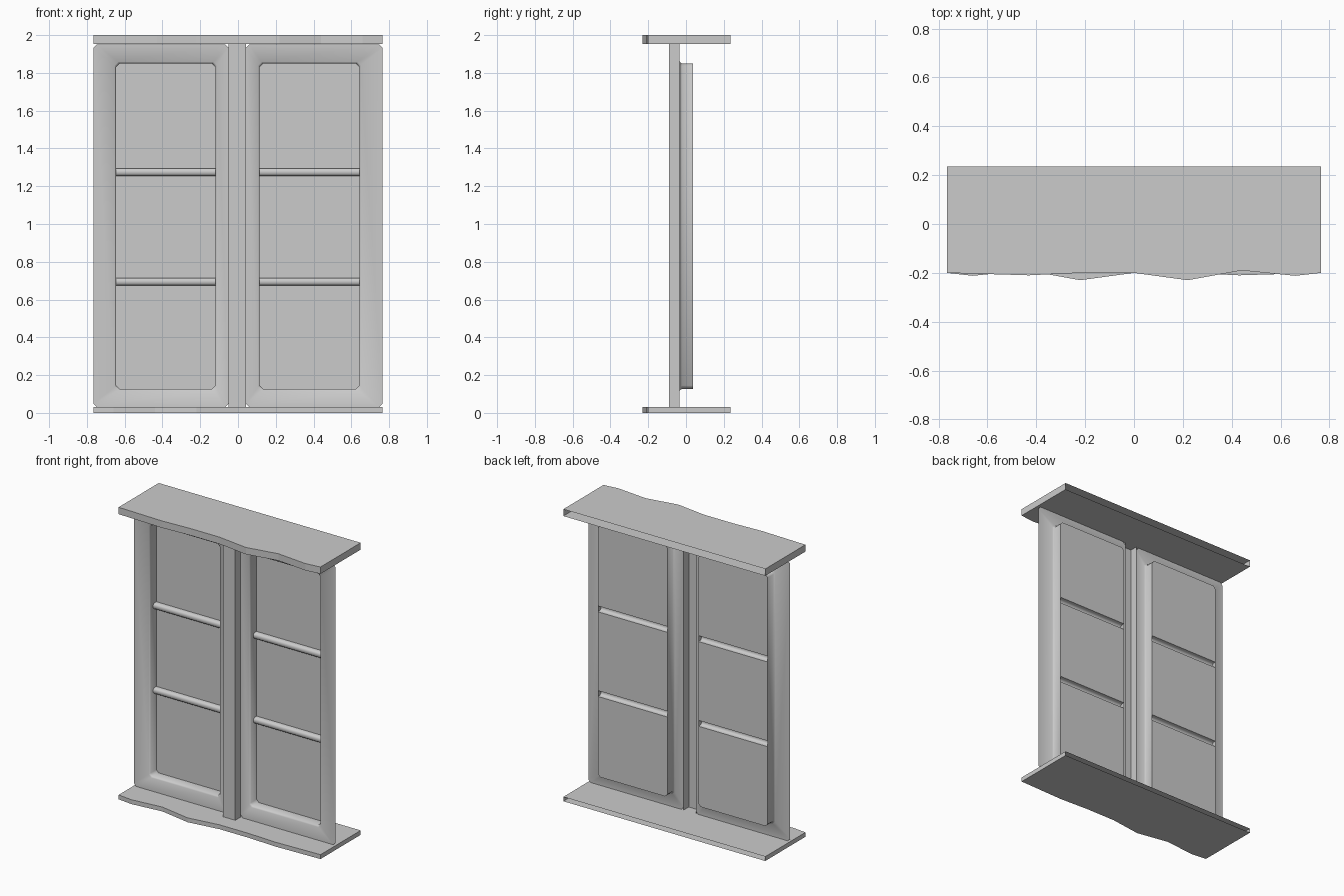
import bpy, bmesh
from mathutils import Vector

if "Cube" in bpy.data.objects:
    bpy.data.objects.remove(bpy.data.objects["Cube"])

grey = bpy.data.materials.new("plain grey")
grey.use_nodes = True
colour = (0.6, 0.6, 0.6, 1)
grey.diffuse_color = colour
grey.node_tree.nodes["Principled BSDF"].inputs["Base Color"].default_value = colour


def finish(name, bm, smooth=False):
    mesh = bpy.data.meshes.new(name)
    bm.to_mesh(mesh)
    bm.free()
    mesh.materials.append(grey)
    for p in mesh.polygons:
        p.use_smooth = smooth
    obj = bpy.data.objects.new(name, mesh)
    bpy.context.collection.objects.link(obj)
    return obj


def open_back_prism(name, outline, z0, z1):
    """Extrude an outline upward, leaving the rear side open."""
    bm = bmesh.new()
    low = [bm.verts.new((x, y, z0)) for x, y in outline]
    high = [bm.verts.new((x, y, z1)) for x, y in outline]
    for i in range(len(outline) - 1):
        bm.faces.new((low[i], low[i + 1], high[i + 1], high[i]))
    bm.faces.new(low[::-1])
    bm.faces.new(high)
    finish(name, bm)


def cut_corner_ring(bm, x0, x1, z0, z1, y, grow=0, cut=0.018):
    """Rectangle with chamfered corners, anticlockwise from the front."""
    x0, x1, z0, z1 = x0 - grow, x1 + grow, z0 - grow, z1 + grow
    pts = [(x0 + cut, z0), (x1 - cut, z0), (x1, z0 + cut), (x1, z1 - cut),
           (x1 - cut, z1), (x0 + cut, z1), (x0, z1 - cut), (x0, z0 + cut)]
    return [bm.verts.new((x, y, z)) for x, z in pts]


HALF, BACK, FRONT, PANE_Y = 0.765, 0.235, -0.035, 0.037
SILL, HEAD = 0.03, 1.953
BARS, BAR_HALF = (0.695, 1.275), 0.02

# Wavy-edged top and bottom boards; the bottom wave is mirrored
wave = [(-HALF, -0.2), (-0.66, -0.203), (-0.43, -0.21), (-0.22, -0.2), (0, -0.2),
        (0.22, -0.23), (0.44, -0.19), (0.66, -0.212), (HALF, -0.2)]
mirrored = [(-x, y) for x, y in reversed(wave)]
for name, edge, z0, z1 in (("top_board", wave, HEAD, 2), ("bottom_board", mirrored, 0, SILL)):
    open_back_prism(name, [(-HALF, BACK)] + edge + [(HALF, BACK)], z0, z1)

# Central post
open_back_prism("center_post", [(-0.05, FRONT), (-0.05, -0.09), (0.042, -0.09), (0.042, FRONT)],
                SILL, HEAD)


def sash(side, outer, opening):
    # Frame face folding back into a deep recess
    bm = bmesh.new()
    hole = (*opening, 0.127, 1.85)
    rings = [cut_corner_ring(bm, *outer, SILL, HEAD - 0.003, FRONT),
             cut_corner_ring(bm, *hole, FRONT + 0.002, 0.008),
             cut_corner_ring(bm, *hole, -0.022),
             cut_corner_ring(bm, *hole, PANE_Y)]
    for a, b in zip(rings, rings[1:]):
        for i in range(len(a)):
            j = (i + 1) % len(a)
            bm.faces.new((a[i], a[j], b[j], b[i]))
    finish(side + "_frame", bm, True)

    # Panes, divided where the bars cross
    bm = bmesh.new()
    bm.faces.new(cut_corner_ring(bm, *hole, PANE_Y))
    for z in BARS:
        for s in (-1, 1):
            bmesh.ops.bisect_plane(bm, geom=bm.verts[:] + bm.edges[:] + bm.faces[:],
                                   plane_co=(0, 0, z + s * BAR_HALF), plane_no=(0, 0, 1))
    gaps = [f for f in bm.faces
            if any(abs(f.calc_center_median().z - z) < BAR_HALF for z in BARS)]
    bmesh.ops.delete(bm, geom=gaps, context='FACES')
    finish(side + "_panes", bm)

    # Rounded glazing bars, hollow at the rear
    section = [(PANE_Y, -0.02), (0.014, -0.02), (0.004, -0.01),
               (0.004, 0.01), (0.014, 0.02), (PANE_Y, 0.02)]
    for label, z in zip(("lower", "upper"), BARS):
        bm = bmesh.new()
        ends = [[bm.verts.new((x, y, z + dz)) for y, dz in section] for x in opening]
        for i in range(len(section) - 1):
            a, b = ends
            bm.faces.new((a[i], b[i], b[i + 1], a[i + 1]))
        finish(side + "_" + label + "_bar", bm, True)


sash("right", (-HALF, -0.05), (-0.645, -0.12))
sash("left", (0.042, HALF), (0.115, 0.642))
